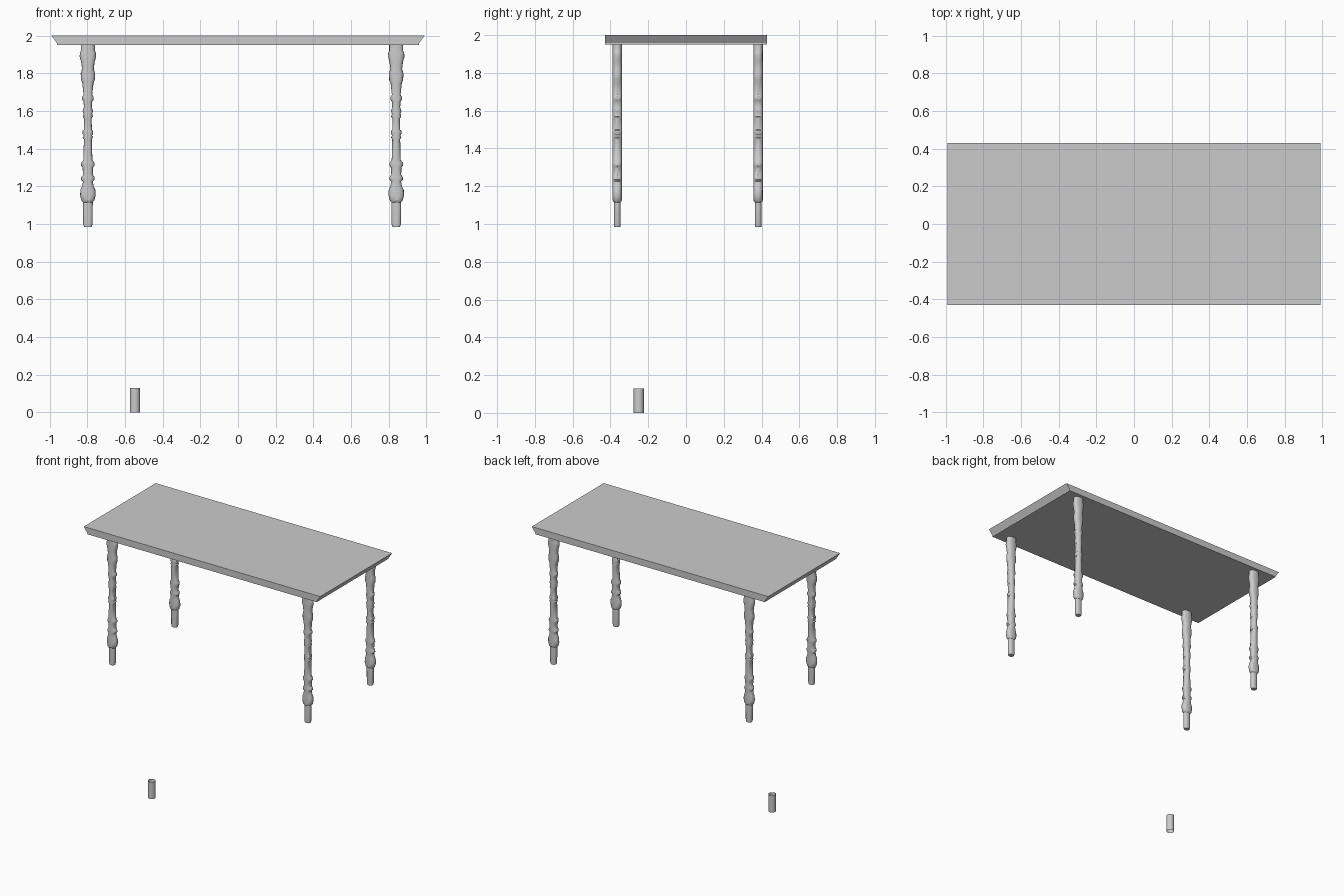
import bpy, bmesh
from math import cos, sin, tau, copysign

cube = bpy.data.objects.get("Cube")
if cube:
    bpy.data.objects.remove(cube, do_unlink=True)

# Single plain grey finish
grey = bpy.data.materials.new("plain_grey")
grey.use_nodes = True
colour = (0.6, 0.6, 0.6, 1)
grey.diffuse_color = colour
grey.node_tree.nodes["Principled BSDF"].inputs["Base Color"].default_value = colour


def finish(name, bm, location=(0, 0, 0), smooth=True):
    bmesh.ops.recalc_face_normals(bm, faces=bm.faces[:])
    mesh = bpy.data.meshes.new(name)
    bm.to_mesh(mesh)
    bm.free()
    mesh.materials.append(grey)
    obj = bpy.data.objects.new(name, mesh)
    obj.location = location
    bpy.context.collection.objects.link(obj)
    if smooth:
        bpy.ops.object.select_all(action='DESELECT')
        obj.select_set(True)
        bpy.context.view_layer.objects.active = obj
        bpy.ops.object.shade_smooth_by_angle(angle=0.6)
    return obj


def loft(rings, sides, power, caps):
    """Skin rings of (z, half width, half depth) with a rounded section."""
    bm = bmesh.new()
    loops = []
    for z, rx, ry in rings:
        loop = []
        for i in range(sides):
            c, s = cos(tau * i / sides), sin(tau * i / sides)
            x = copysign(abs(c) ** power, c) * rx
            y = copysign(abs(s) ** power, s) * ry
            loop.append(bm.verts.new((x, y, z)))
        loops.append(loop)
    for a, b in zip(loops, loops[1:]):
        for i in range(sides):
            j = (i + 1) % sides
            bm.faces.new((a[i], a[j], b[j], b[i]))
    if caps:
        bm.faces.new(loops[0])
        bm.faces.new(loops[-1])
    return bm


# Table top: straight sides, undercut ends with a thin lower lip
section = [(-0.99, 2.0), (-0.96, 1.957), (-0.96, 1.95),
           (0.96, 1.95), (0.96, 1.957), (0.99, 2.0)]
bm = bmesh.new()
face = bm.faces.new([bm.verts.new((x, -0.43, z)) for x, z in section])
extruded = bmesh.ops.extrude_face_region(bm, geom=[face])["geom"]
bmesh.ops.translate(bm, vec=(0, 0.86, 0),
                    verts=[v for v in extruded if isinstance(v, bmesh.types.BMVert)])
finish("table_top", bm, smooth=False)

# Turned outline of a leg: height and half width; the depth stays even
outline = [(0.985, 0.02), (1.0, 0.025), (1.115, 0.026), (1.125, 0.034),
           (1.15, 0.041), (1.18, 0.04), (1.2, 0.031), (1.225, 0.026),
           (1.235, 0.036), (1.25, 0.035), (1.26, 0.026), (1.3, 0.028),
           (1.31, 0.036), (1.325, 0.035), (1.34, 0.024), (1.45, 0.021),
           (1.46, 0.028), (1.47, 0.022), (1.48, 0.028), (1.495, 0.028),
           (1.5, 0.021), (1.56, 0.02), (1.57, 0.027), (1.585, 0.023),
           (1.6, 0.028), (1.62, 0.021), (1.65, 0.023), (1.66, 0.031),
           (1.675, 0.031), (1.685, 0.023), (1.75, 0.03), (1.765, 0.037),
           (1.8, 0.038), (1.825, 0.031), (1.86, 0.036), (1.89, 0.044),
           (1.91, 0.042), (1.92, 0.037), (1.951, 0.037)]
rings = [(z, w, 0.018 if z < 1.12 else 0.025) for z, w in outline]
for x, side in ((-0.797, "right"), (0.84, "left")):
    for y, end in ((-0.364, "front"), (0.382, "back")):
        finish(f"{end}_{side}_leg", loft(rings, 16, 0.8, True), (x, y, 0))

# Loose peg lying clear below the table, an open tube
finish("loose_peg", loft([(0, 0.027, 0.027), (0.128, 0.027, 0.027)], 24, 1, False),
       (-0.547, -0.25, 0))
